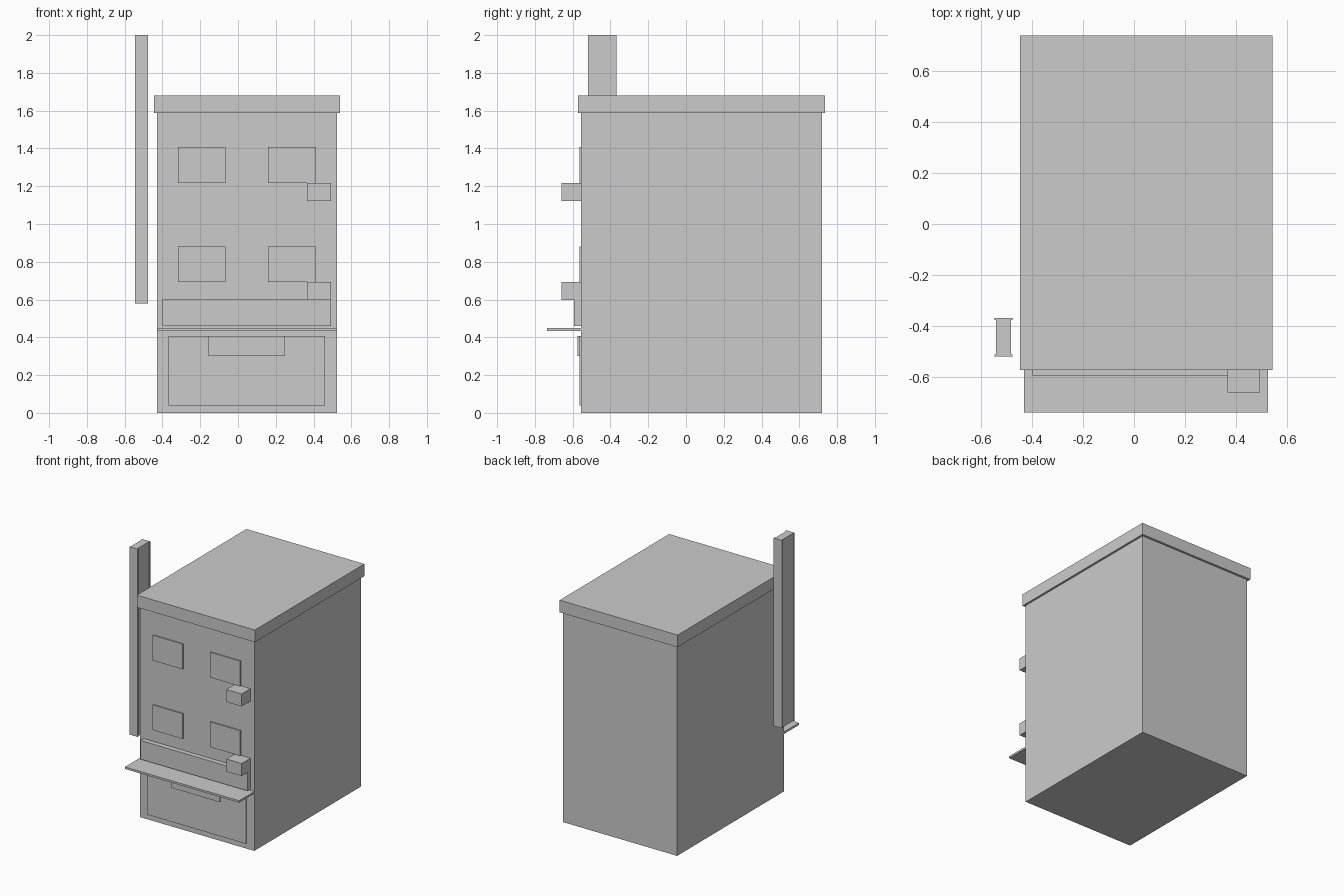
import bpy

cube = bpy.data.objects.get("Cube")
if cube:
    bpy.data.objects.remove(cube, do_unlink=True)

# One plain grey for the whole building
grey = bpy.data.materials.new("plain_grey")
grey.use_nodes = True
COLOUR = (0.6, 0.6, 0.6, 1)
grey.diffuse_color = COLOUR
grey.node_tree.nodes["Principled BSDF"].inputs["Base Color"].default_value = COLOUR


def box(name, x, y, z):
    """Box from (low, high) ranges on each axis."""
    ranges = (x, y, z)
    bpy.ops.mesh.primitive_cube_add(size=1, location=[(a + b) / 2 for a, b in ranges])
    obj = bpy.context.object
    obj.name = name
    obj.scale = [b - a for a, b in ranges]
    bpy.ops.object.transform_apply(location=False, rotation=False, scale=True)
    obj.data.materials.append(grey)
    return obj


FRONT = -0.555
WALL_X = (-0.43, 0.525)

# Main block and overhanging roof slab
box("building_body", WALL_X, (FRONT, 0.72), (0, 1.588))
box("roof_slab", (-0.446, 0.541), (-0.571, 0.737), (1.588, 1.68))

# Upper floors: two windows and a wall unit on each
for floor, sill in (("lower", 0.692), ("upper", 1.218)):
    for side, x in (("right", (-0.318, -0.067)), ("left", (0.16, 0.412))):
        box(f"{floor}_window_{side}", x, (FRONT - 0.01, FRONT), (sill, sill + 0.19))
    box(f"{floor}_air_conditioner", (0.365, 0.493), (-0.66, FRONT), (sill - 0.095, sill))

# Shop front: sign board, canopy, opening and its header
box("shop_sign_board", (-0.4, 0.493), (-0.593, FRONT), (0.46, 0.602))
box("shop_canopy", WALL_X, (-0.737, FRONT), (0.434, 0.449))
box("shop_opening", (-0.367, 0.46), (FRONT - 0.009, FRONT), (0.04, 0.408))
box("shop_header", (-0.155, 0.25), (-0.574, FRONT), (0.302, 0.408))

# Tall side sign: core with a raised rail along each vertical edge
SIGN_Z = (0.58, 2.0)
box("side_sign_core", (-0.54, -0.482), (-0.513, -0.373), SIGN_Z)
for name, y in (("front", (-0.519, -0.511)), ("back", (-0.375, -0.367))):
    box(f"side_sign_rail_{name}", (-0.546, -0.476), y, SIGN_Z)
